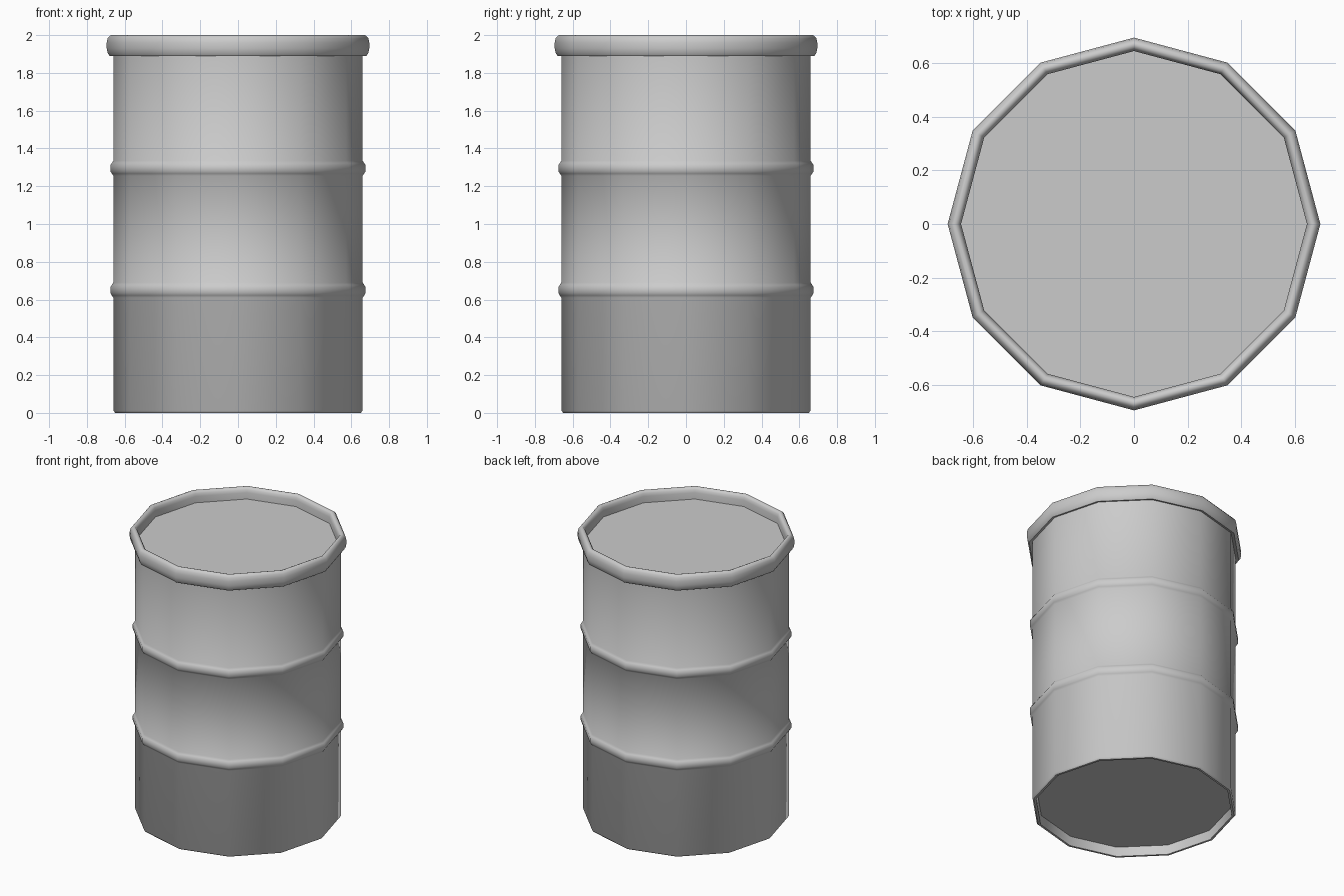
import bpy, bmesh, math

if "Cube" in bpy.data.objects:
    bpy.data.objects.remove(bpy.data.objects["Cube"])

SIDES = 12


def lathe(name, profile, closed=False):
    """Revolve (radius, z) points round z; points at radius 0 close the end."""
    bm = bmesh.new()
    rings = []
    for r, z in profile:
        if r == 0:
            rings.append([bm.verts.new((0, 0, z))] * SIDES)
        else:
            rings.append([bm.verts.new((r * math.cos(2 * math.pi * k / SIDES),
                                        r * math.sin(2 * math.pi * k / SIDES), z))
                          for k in range(SIDES)])
    pairs = list(zip(rings, rings[1:]))
    if closed:
        pairs.append((rings[-1], rings[0]))
    for a, b in pairs:
        for k in range(SIDES):
            n = (k + 1) % SIDES
            quad = list(dict.fromkeys([a[k], a[n], b[n], b[k]]))
            bm.faces.new(quad)
    bmesh.ops.recalc_face_normals(bm, faces=bm.faces)
    mesh = bpy.data.meshes.new(name)
    bm.to_mesh(mesh)
    bm.free()
    obj = bpy.data.objects.new(name, mesh)
    bpy.context.collection.objects.link(obj)
    bpy.ops.object.select_all(action='DESELECT')
    obj.select_set(True)
    bpy.context.view_layer.objects.active = obj
    bpy.ops.object.shade_smooth_by_angle(angle=math.radians(50))
    return obj


# Drum body: recessed base, bottom lip, two rolled ridges, recessed lid
ridges = []
for z in (0.65, 1.295):
    ridges += [(0.66, z - 0.04), (0.668, z - 0.028), (0.676, z - 0.015),
               (0.676, z + 0.015), (0.668, z + 0.028), (0.66, z + 0.04)]
lathe("drum_body",
      [(0, 0.065), (0.63, 0.065), (0.635, 0.0), (0.65, 0.0), (0.66, 0.012)]
      + ridges + [(0.66, 1.92), (0, 1.92)])

# Rolled top rim
lathe("top_rim",
      [(0.645, 1.90), (0.68, 1.89), (0.69, 1.905), (0.695, 1.93), (0.695, 1.96),
       (0.69, 1.983), (0.68, 1.996), (0.67, 2.0), (0.658, 1.996),
       (0.65, 1.985), (0.645, 1.965)], closed=True)
